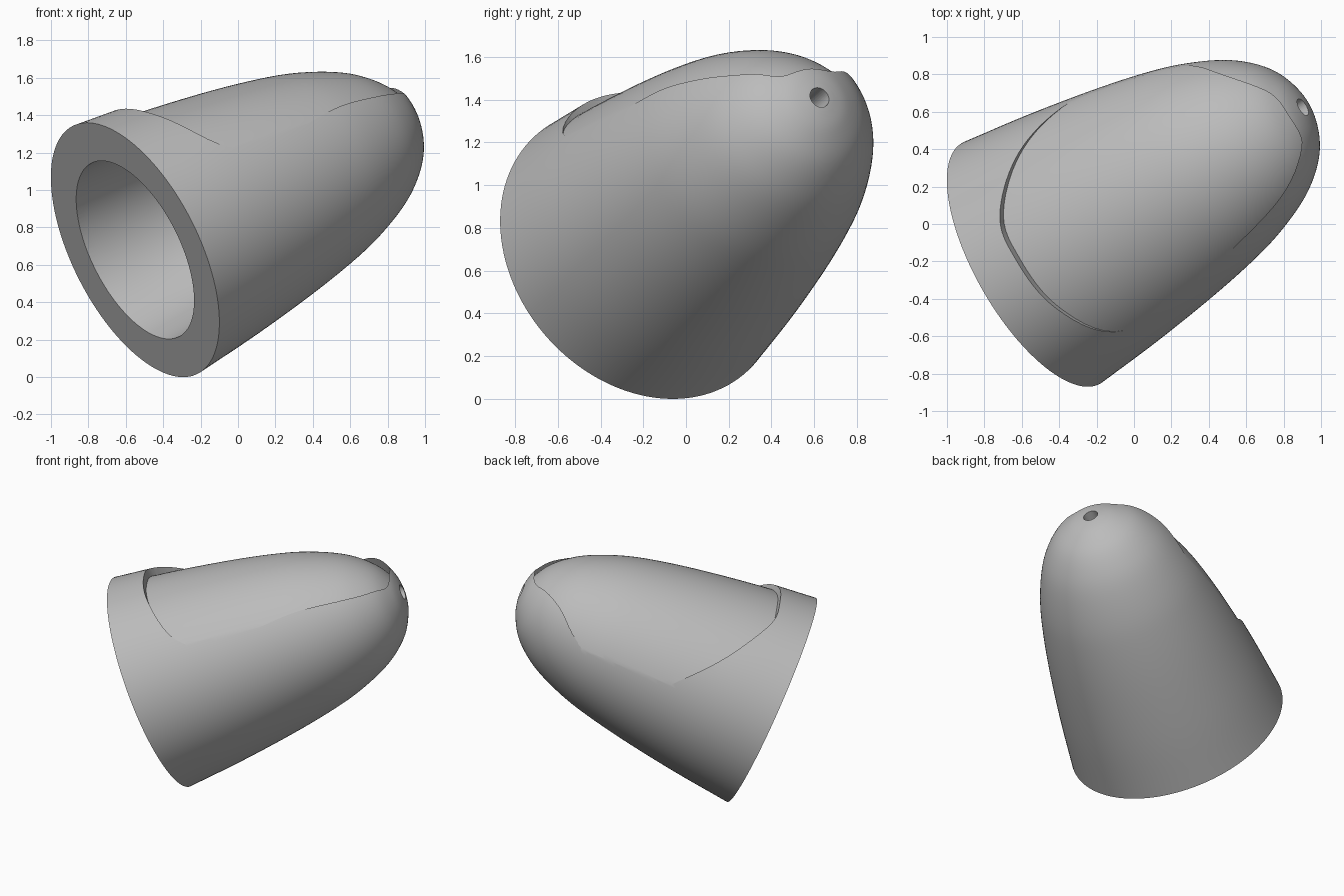
import bpy, bmesh
from math import radians, tau, sin, cos
from mathutils import Vector, Matrix

cube = bpy.data.objects.get("Cube")
if cube:
    bpy.data.objects.remove(cube)

# Local frame: x runs from the open rim to the nose, z is the recess side
AXIS = Vector((0.795, 0.457, 0.4)).normalized()
SIDE = Vector((0, 0, 1)).cross(AXIS).normalized()
UP = AXIS.cross(SIDE)
PLACE = Matrix.Translation((-0.55, -0.21, 0.68)) @ Matrix((AXIS, SIDE, UP)).transposed().to_4x4()


def smooth_path(points, closed=False, steps=6):
    """Interpolate points with a Catmull-Rom curve."""
    n = len(points)
    pts = [Vector(p) for p in points]

    def at(i):
        if closed:
            return pts[i % n]
        if i < 0:
            return 2 * pts[0] - pts[1]
        if i >= n:
            return Vector((pts[-2].x, -pts[-2].y))
        return pts[i]

    path = []
    for i in range(n if closed else n - 1):
        a, b, c, d = (at(i + k) for k in (-1, 0, 1, 2))
        for j in range(steps):
            t = j / steps
            path.append(0.5 * (2 * b + (c - a) * t + (2 * a - 5 * b + 4 * c - d) * t ** 2
                               + (3 * b - a - 3 * c + d) * t ** 3))
    if not closed:
        path.append(pts[-1])
    return path


def make_object(name, bm, matrix):
    bmesh.ops.recalc_face_normals(bm, faces=bm.faces)
    mesh = bpy.data.meshes.new(name)
    bm.to_mesh(mesh)
    bm.free()
    obj = bpy.data.objects.new(name, mesh)
    bpy.context.collection.objects.link(obj)
    obj.matrix_world = matrix
    return obj


def lathe(name, profile, matrix, segments=128):
    """Revolve (distance, radius) pairs around the local x axis."""
    bm = bmesh.new()
    verts = [bm.verts.new((x, 0, r)) for x, r in profile]
    edges = [bm.edges.new(pair) for pair in zip(verts, verts[1:])]
    bmesh.ops.spin(bm, geom=verts + edges, cent=(0, 0, 0), axis=(1, 0, 0),
                   angle=tau, steps=segments, use_merge=True)
    bmesh.ops.remove_doubles(bm, verts=bm.verts, dist=0.0001)
    return make_object(name, bm, matrix)


def prism(name, outline, low, high, matrix):
    bm = bmesh.new()
    face = bm.faces.new([bm.verts.new((x, y, low)) for x, y in outline])
    top = bmesh.ops.extrude_face_region(bm, geom=[face])["geom"]
    moved = [g for g in top if isinstance(g, bmesh.types.BMVert)]
    bmesh.ops.translate(bm, verts=moved, vec=(0, 0, high - low))
    return make_object(name, bm, matrix)


def cut(obj, cutter):
    """Subtract the cutter, then discard it."""
    cutter.hide_render = True
    mod = obj.modifiers.new("cut", "BOOLEAN")
    mod.operation, mod.solver, mod.object = "DIFFERENCE", "EXACT", cutter
    bpy.ops.object.select_all(action="DESELECT")
    bpy.context.view_layer.objects.active = obj
    obj.select_set(True)
    bpy.ops.object.modifier_apply(modifier=mod.name)
    bpy.data.objects.remove(cutter)


# Bullet-shaped body
bullet = smooth_path([(0, 0.742), (0.4, 0.698), (0.8, 0.64), (1.1, 0.583), (1.3, 0.53),
                      (1.49, 0.456), (1.62, 0.38), (1.725, 0.285), (1.795, 0.17),
                      (1.823, 0.08), (1.83, 0)])
body = lathe("tapered_body", [(0, 0)] + bullet, PLACE)

# Recess on the upper side, with a lowered domed floor
outline = smooth_path([(0.245, 0.05), (0.26, 0.3), (0.45, 0.55), (0.72, 0.645),
                       (1.06, 0.6), (1.38, 0.5), (1.57, 0.38), (1.755, 0.18), (1.8, 0),
                       (1.76, -0.19), (1.55, -0.36), (1.15, -0.48), (0.72, -0.565),
                       (0.413, -0.54), (0.28, -0.27)], closed=True)
recess = prism("recess_cutter", outline, 0.0, 1.1, PLACE)
tilt, drop = radians(12), 0.1
floor_matrix = PLACE @ Matrix.Translation((0, -drop * sin(tilt), -drop * cos(tilt)))
floor = lathe("recess_floor", [(0, 0)] + [(x, r * 1.065) for x, r in bullet], floor_matrix)
cut(recess, floor)
cut(body, recess)

# Domed cavity behind the rim
cavity = [(-0.05, 0), (-0.05, 0.523)] + [(x * 0.88, r * 0.7) for x, r in bullet]
cut(body, lathe("cavity_cutter", cavity, PLACE))

# Small hole through the nose
cut(body, lathe("nose_hole_cutter", [(1.4, 0), (1.4, 0.05), (2, 0.05), (2, 0)], PLACE, 32))

# Plain grey finish
grey = bpy.data.materials.new("plain_grey")
grey.use_nodes = True
colour = (0.5, 0.5, 0.5, 1)
grey.diffuse_color = colour
grey.node_tree.nodes["Principled BSDF"].inputs["Base Color"].default_value = colour
body.data.materials.clear()
body.data.materials.append(grey)
for poly in body.data.polygons:
    poly.material_index = 0

bpy.ops.object.select_all(action="DESELECT")
body.select_set(True)
bpy.context.view_layer.objects.active = body
bpy.ops.object.shade_smooth_by_angle(angle=radians(25))
